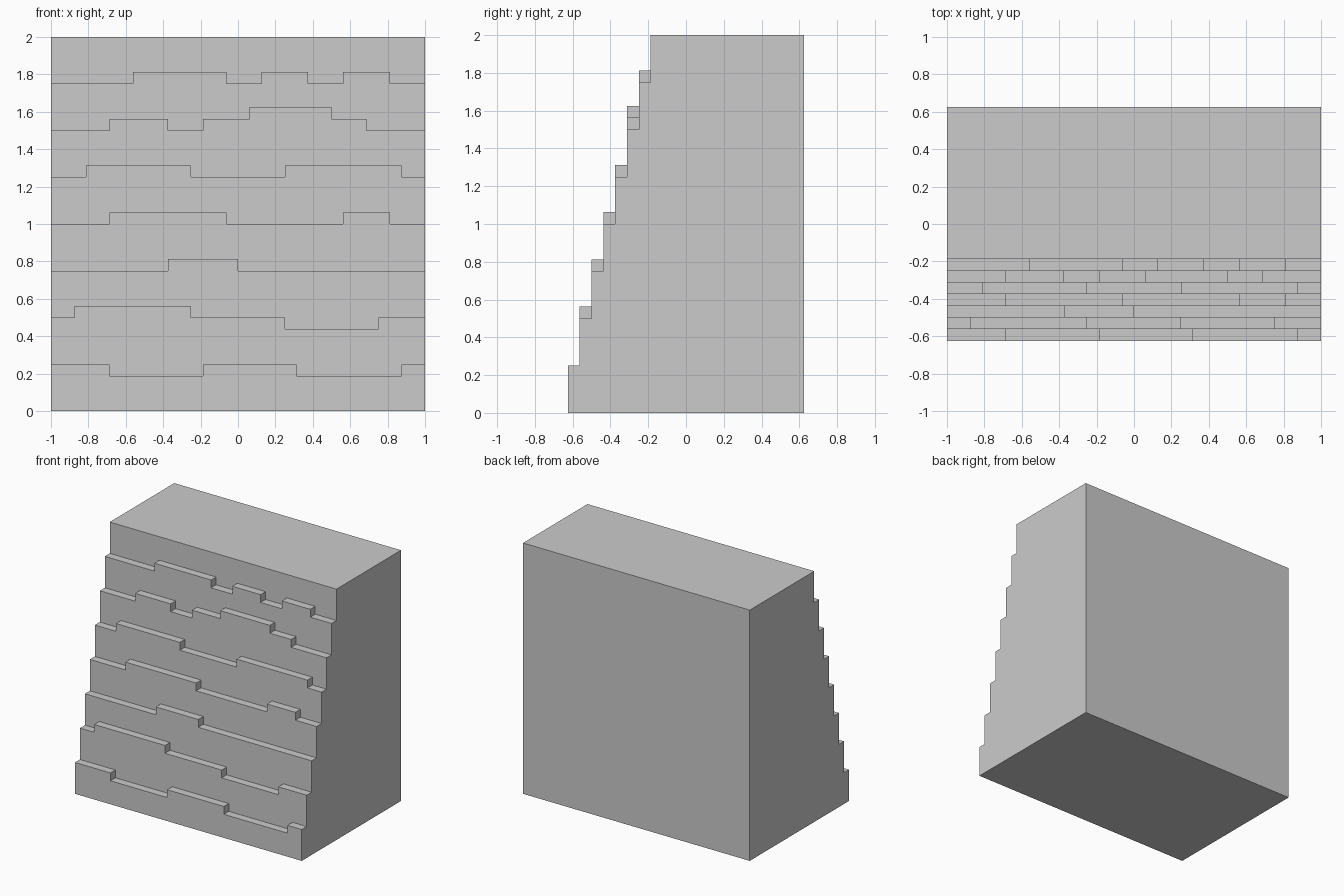
import bpy, bmesh

if "Cube" in bpy.data.objects:
    bpy.data.objects.remove(bpy.data.objects["Cube"])

U = 1 / 16          # model grid unit
HALF, BACK, TOP = 16, 10, 32

# Upper edge of each course, front to back: (x where the run ends, rise from nominal height)
courses = [
    [(-11, 0), (-3, -1), (5, 0), (14, -1), (16, 0)],
    [(-14, 0), (-4, 1), (4, 0), (12, -1), (16, 0)],
    [(-6, 0), (0, 1), (16, 0)],
    [(-11, 0), (-1, 1), (9, 0), (13, 1), (16, 0)],
    [(-13, 0), (-4, 1), (4, 0), (14, 1), (16, 0)],
    [(-11, 0), (-6, 1), (-3, 0), (1, 1), (8, 2), (11, 1), (16, 0)],
    [(-9, 0), (-1, 1), (2, 0), (6, 1), (9, 0), (13, 1), (16, 0)],
    [(16, 0)],
]

bm = bmesh.new()


def face(points):
    bm.faces.new([bm.verts.new((x * U, y * U, z * U)) for x, y, z in points])


def edge_line(runs, height):
    line, x = [], -HALF
    for end, rise in runs:
        line += [(x, height + rise), (end, height + rise)]
        x = end
    return line


# Front risers and the ledges behind them
lower = [(-HALF, 0), (HALF, 0)]
side = [(BACK, 0), (-BACK, 0)]
for i, runs in enumerate(courses):
    y = -BACK + i
    y_next = BACK if i == len(courses) - 1 else y + 1
    height = 4 * (i + 1)
    upper = edge_line(runs, height)
    face([(x, y, z) for x, z in lower + upper[::-1]])
    for (xa, za), (xb, zb) in zip(upper, upper[1:]):
        face([(xa, y, za), (xb, y, zb), (xb, y_next, zb), (xa, y_next, za)])
    side += [(y, height), (y_next, height)]
    lower = upper

# Stepped sides, back and base
for x in (-HALF, HALF):
    face([(x, y, z) for y, z in side])
face([(-HALF, BACK, 0), (HALF, BACK, 0), (HALF, BACK, TOP), (-HALF, BACK, TOP)])
face([(-HALF, -BACK, 0), (HALF, -BACK, 0), (HALF, BACK, 0), (-HALF, BACK, 0)])

bmesh.ops.remove_doubles(bm, verts=bm.verts, dist=1e-4)
bmesh.ops.recalc_face_normals(bm, faces=bm.faces)
mesh = bpy.data.meshes.new("stepped_cliff_block")
bm.to_mesh(mesh)
bm.free()
bpy.context.collection.objects.link(bpy.data.objects.new("stepped_cliff_block", mesh))
